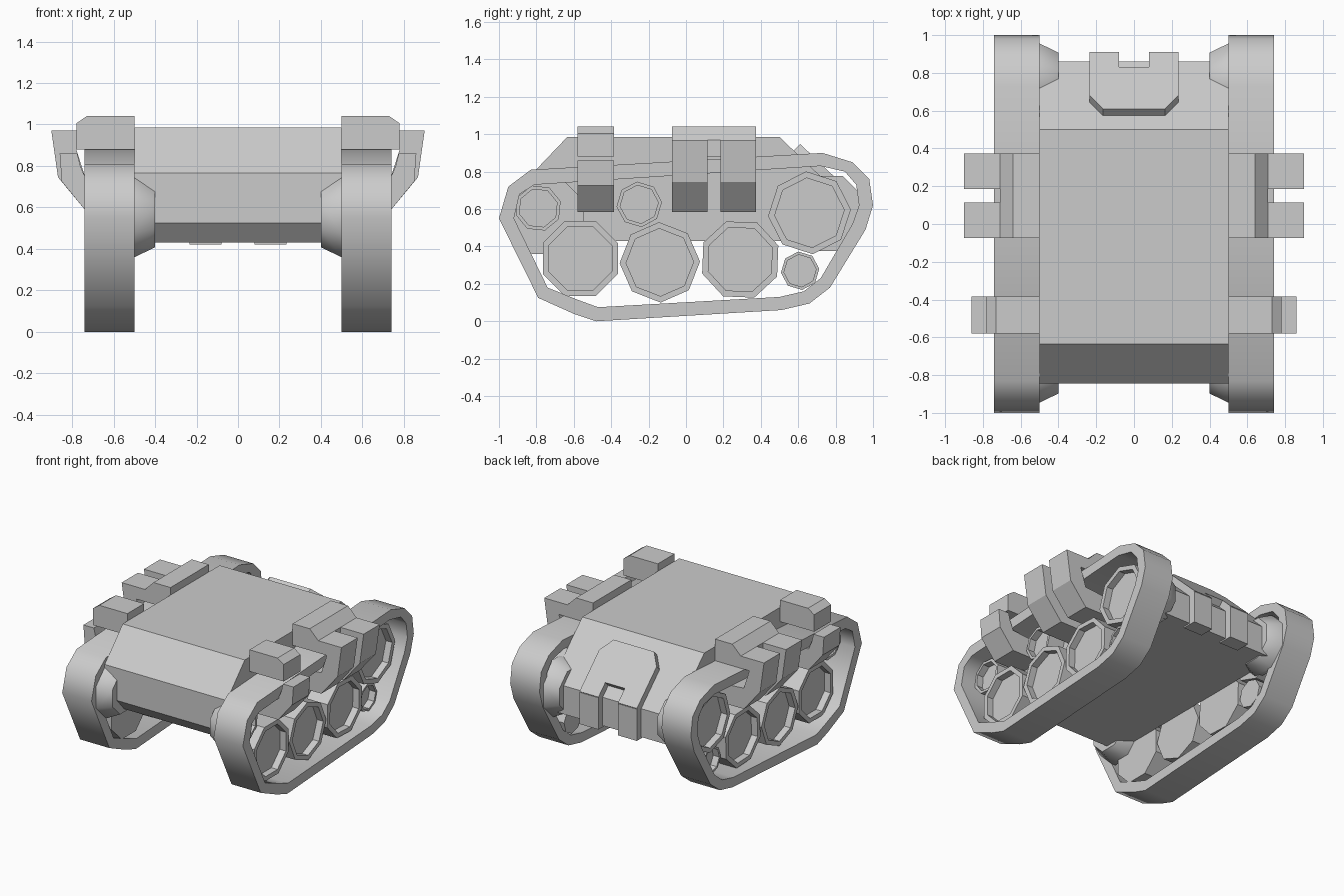
import bpy, bmesh
from math import cos, sin, pi, radians
from mathutils import Vector

if "Cube" in bpy.data.objects:
    bpy.data.objects.remove(bpy.data.objects["Cube"])


def finish(name, bm, smooth=False):
    bmesh.ops.recalc_face_normals(bm, faces=bm.faces)
    me = bpy.data.meshes.new(name)
    bm.to_mesh(me)
    bm.free()
    ob = bpy.data.objects.new(name, me)
    bpy.context.collection.objects.link(ob)
    if smooth:
        bpy.ops.object.select_all(action='DESELECT')
        bpy.context.view_layer.objects.active = ob
        ob.select_set(True)
        bpy.ops.object.shade_smooth_by_angle(angle=radians(50))
    return ob


def loft(name, rings, caps=True, closed=False, smooth=False):
    """Join rings of equal point count with quads."""
    bm = bmesh.new()
    vs = [[bm.verts.new(p) for p in r] for r in rings]
    n = len(vs[0])
    pairs = list(zip(vs, vs[1:])) + ([(vs[-1], vs[0])] if closed else [])
    for a, b in pairs:
        for i in range(n):
            j = (i + 1) % n
            bm.faces.new((a[i], a[j], b[j], b[i]))
    if caps:
        bm.faces.new(vs[0])
        bm.faces.new(vs[-1])
    return finish(name, bm, smooth)


def side_ring(x, pts):
    return [(x, y, z) for y, z in pts]


def front_prism(name, pts, y0, y1, s):
    return loft(name, [[(s * x, y, z) for x, z in pts] for y in (y0, y1)])


def octagon(x, y, z, r, turn):
    return [(x, y + r * cos(turn + i * pi / 4), z + r * sin(turn + i * pi / 4))
            for i in range(8)]


# Hull
hull = [(-.635, .985), (.5, .985), (.86, .64), (.86, .43),
        (-.76, .43), (-.845, .525), (-.845, .765)]
loft("hull", [side_ring(-.5, hull), side_ring(.5, hull)])

# Rear hatch plate lying on the slope, notched at its lower edge
plan = [(-.235, .875), (-.235, .645), (-.165, .575), (.165, .575), (.235, .645),
        (.235, .875), (.08, .875), (.08, .795), (-.08, .795), (-.08, .875)]
base = [Vector((x, y, .985 - (y - .5) * .958)) for x, y in plan]
off = Vector((0, .035, .035))
loft("rear_hatch", [[p - off * .6 for p in base], [p + off for p in base]])

# Track band outlines
outer = [(-.48, 0), (.51, .06), (.66, .095), (.77, .18), (.96, .49), (1, .62),
         (.98, .76), (.89, .85), (.73, .9), (-.83, .81), (-.95, .72), (-1, .55),
         (-.79, .125), (-.6, .04)]
inner = [(-.47, .075), (.5, .13), (.63, .16), (.72, .23), (.89, .52), (.925, .62),
         (.91, .73), (.85, .8), (.72, .83), (-.81, .73), (-.89, .68), (-.92, .55),
         (-.74, .18), (-.58, .115)]

# Wheels: y, z, radius, rotation, outer x
wheels = [(-.565, .335, .217, pi / 8, .67), (-.14, .315, .215, .02, .67),
          (.29, .33, .217, pi / 8 - .04, .67), (.66, .58, .222, .08, .67),
          (.61, .27, .103, .1, .64), (-.79, .605, .125, pi / 8 - .1, .63),
          (-.25, .625, .122, .1, .63)]

upper_front = [(.5, .88), (.78, .88), (.78, 1.005), (.73, 1.04), (.5, 1.04)]
upper_rear = [(.5, .88), (.71, .88), (.71, .97), (.64, 1.04), (.5, 1.04)]
# Skirts reach inward through the band to the hull
skirt_front = [(.775, .86), (.86, .86), (.85, .725), (.735, .585), (.5, .585),
               (.5, .72), (.735, .74), (.76, .8)]
skirt_rear = [(.64, .97), (.9, .97), (.868, .745), (.735, .585), (.5, .585),
              (.5, .72), (.735, .74), (.78, .88), (.64, .88)]

for side, s in (("right", 1), ("left", -1)):
    loft("track_" + side,
         [side_ring(s * .5, outer), side_ring(s * .74, outer),
          side_ring(s * .74, inner), side_ring(s * .5, inner)],
         caps=False, closed=True, smooth=True)
    # Dished wheels inside the band
    for i, (y, z, r, t, x) in enumerate(wheels):
        loft(f"wheel_{side}_{i}",
             [octagon(s * .5, y, z, r, t), octagon(s * x, y, z, r, t),
              octagon(s * x, y, z, r * .84, t), octagon(s * (x - .05), y, z, r * .84, t)])
    # Tapered axle hubs beside the hull
    for end, y, z in (("front", -.745, .56), ("rear", .755, .575)):
        loft(f"hub_{end}_{side}",
             [octagon(s * .4, y, z, .165, pi / 8), octagon(s * .5, y, z, .217, pi / 8),
              octagon(s * .53, y, z, .217, pi / 8)], smooth=True)
    # Boxes over the track and hanging side skirts
    front_prism("front_box_" + side, upper_front, -.58, -.385, s)
    front_prism("rear_box_" + side, upper_rear, -.075, .373, s)
    front_prism("front_skirt_" + side, skirt_front, -.58, -.385, s)
    front_prism("rear_skirt_a_" + side, skirt_rear, -.075, .115, s)
    front_prism("rear_skirt_b_" + side, skirt_rear, .185, .373, s)
    # Lower tabs of the rear hatch
    tab = [(.08, .42), (.235, .42), (.235, .655), (.08, .655)]
    front_prism("hatch_tab_" + side, tab, .8, .91, s)
